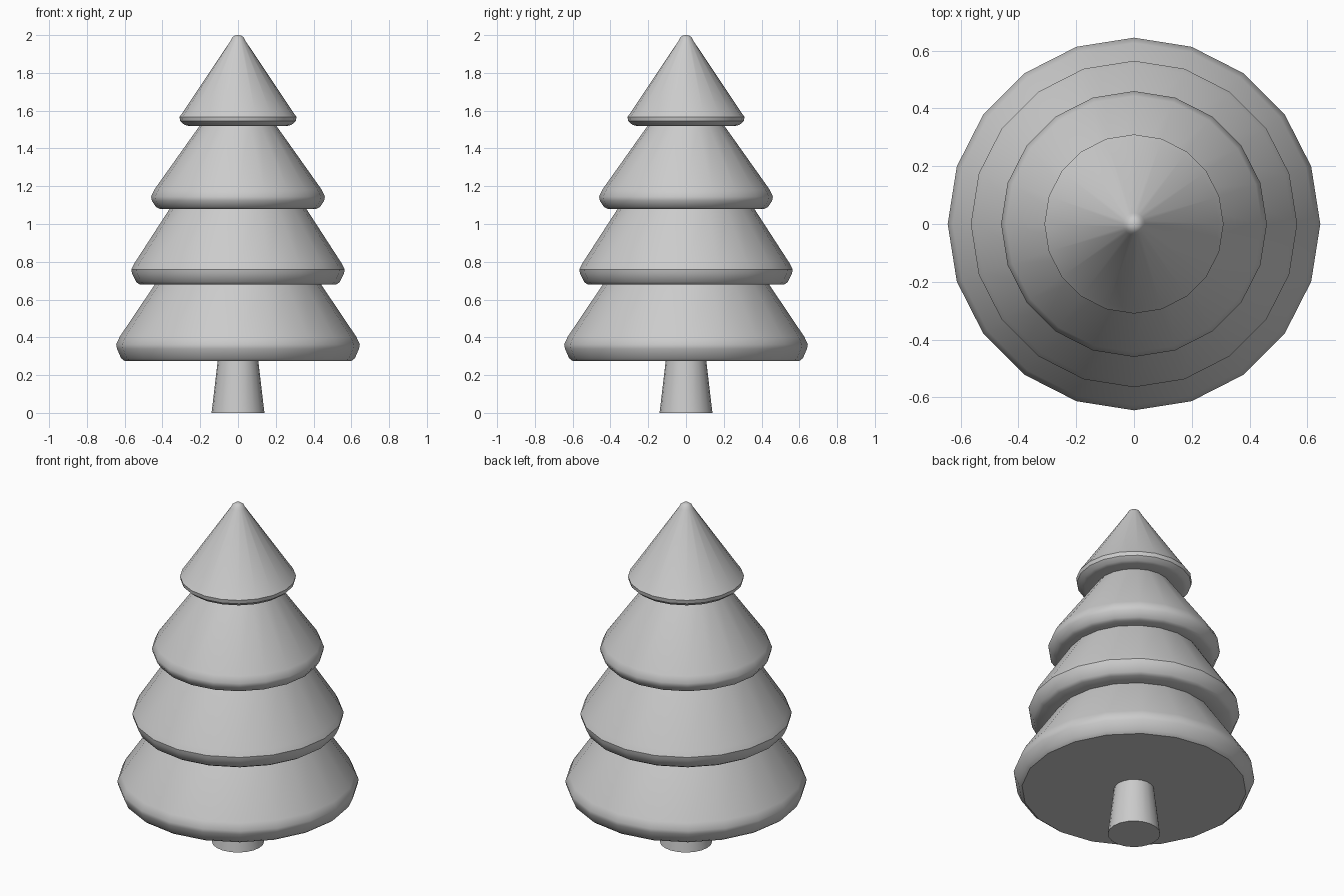
import bpy, bmesh, math

if "Cube" in bpy.data.objects:
    bpy.data.objects.remove(bpy.data.objects["Cube"])

SIDES = 20


def lathe(name, profile):
    """Revolve an (r, z) profile, bottom to top, with flat capped ends."""
    bm = bmesh.new()
    rings = [[bm.verts.new((r * math.cos(2 * math.pi * i / SIDES),
                            r * math.sin(2 * math.pi * i / SIDES), z))
              for i in range(SIDES)] for r, z in profile]
    for low, high in zip(rings, rings[1:]):
        for i in range(SIDES):
            j = (i + 1) % SIDES
            bm.faces.new((low[i], low[j], high[j], high[i]))
    bm.faces.new(rings[0][::-1])
    bm.faces.new(rings[-1])
    mesh = bpy.data.meshes.new(name)
    bm.to_mesh(mesh)
    bm.free()
    obj = bpy.data.objects.new(name, mesh)
    bpy.context.collection.objects.link(obj)
    bpy.ops.object.select_all(action='DESELECT')
    obj.select_set(True)
    bpy.context.view_layer.objects.active = obj
    bpy.ops.object.shade_smooth_by_angle(angle=math.radians(35))


# Trunk
lathe("trunk", [(0.14, 0), (0.107, 0.28)])

# Foliage tiers: rim radius, bottom z, rim edge z, slope start (r, z), neck radius
tiers = [
    (0.645, 0.275, 0.34, (0.627, 0.402), 0.44),
    (0.565, 0.68, 0.737, (0.55, 0.79), 0.362),
    (0.46, 1.08, 1.123, (0.443, 1.182), 0.203),
    (0.31, 1.52, 1.545, (0.293, 1.59), None),
]
profile = []
for i, (rim, bottom, edge, slope, neck) in enumerate(tiers):
    lift = (edge - bottom) * 0.22
    profile += [(rim - 0.045, bottom), (rim - 0.026, bottom + lift), (rim - 0.004, edge),
                (rim, edge + 0.022), slope]
    if neck:
        profile.append((neck, tiers[i + 1][1]))

# Rounded tip
profile += [(0.038, 1.972), (0.03, 1.988), (0.016, 1.998), (0.004, 2.0)]
lathe("foliage", profile)
